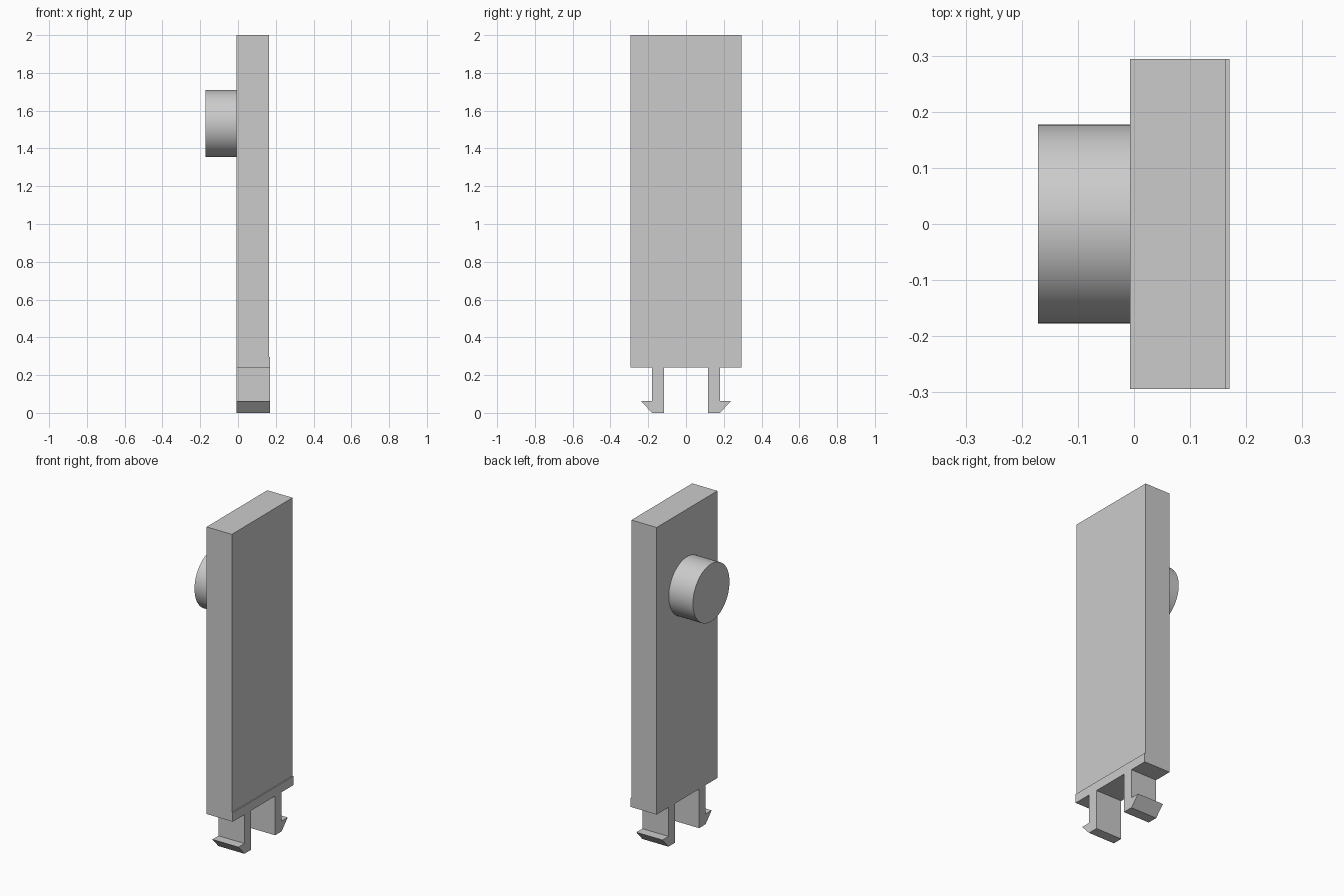
import bpy
import bmesh
import math
from mathutils import Matrix

cube = bpy.data.objects.get("Cube")
if cube:
    bpy.data.objects.remove(cube, do_unlink=True)

grey = bpy.data.materials.new("plain grey")
grey.use_nodes = True
colour = (0.6, 0.6, 0.6, 1)
grey.diffuse_color = colour
grey.node_tree.nodes["Principled BSDF"].inputs["Base Color"].default_value = colour

BACK, FACE, LIP = -0.007, 0.164, 0.17   # depth positions along x
HALF_WIDTH = 0.294
SHOULDER = 0.24                         # underside of the panel


def finish(name, bm):
    bmesh.ops.recalc_face_normals(bm, faces=bm.faces)
    mesh = bpy.data.meshes.new(name)
    bm.to_mesh(mesh)
    bm.free()
    mesh.materials.append(grey)
    obj = bpy.data.objects.new(name, mesh)
    bpy.context.collection.objects.link(obj)
    return obj


def extrude_profile(name, points, x0, x1):
    """Extrude a closed (y, z) outline along x."""
    bm = bmesh.new()
    face = bm.faces.new([bm.verts.new((x0, y, z)) for y, z in points])
    made = bmesh.ops.extrude_face_region(bm, geom=[face])
    verts = [v for v in made["geom"] if isinstance(v, bmesh.types.BMVert)]
    bmesh.ops.translate(bm, verts=verts, vec=(x1 - x0, 0, 0))
    return finish(name, bm)


# Main slab
top = 2.0
lip_top = 0.295
extrude_profile("panel", [(-HALF_WIDTH, lip_top), (HALF_WIDTH, lip_top),
                          (HALF_WIDTH, top), (-HALF_WIDTH, top)], BACK, FACE)

# Slightly thicker foot with two barbed clip legs, mirrored in one outline
half = [(0.117, SHOULDER), (0.117, 0), (0.18, 0), (0.238, 0.063),
        (0.18, 0.063), (0.18, SHOULDER), (HALF_WIDTH, SHOULDER),
        (HALF_WIDTH, lip_top)]
mirrored = [(-y, z) for y, z in reversed(half)]
extrude_profile("clip_foot", half + mirrored, BACK, LIP)

# Round knob
knob_end = -0.171
bm = bmesh.new()
place = Matrix.Translation(((knob_end + BACK) / 2, 0, 1.532)) @ Matrix.Rotation(math.pi / 2, 4, "Y")
bmesh.ops.create_cone(bm, cap_ends=True, segments=64, radius1=0.177,
                      radius2=0.177, depth=BACK - knob_end, matrix=place)
knob = finish("knob", bm)
bpy.ops.object.select_all(action="DESELECT")
knob.select_set(True)
bpy.context.view_layer.objects.active = knob
bpy.ops.object.shade_smooth_by_angle(angle=math.radians(30))
